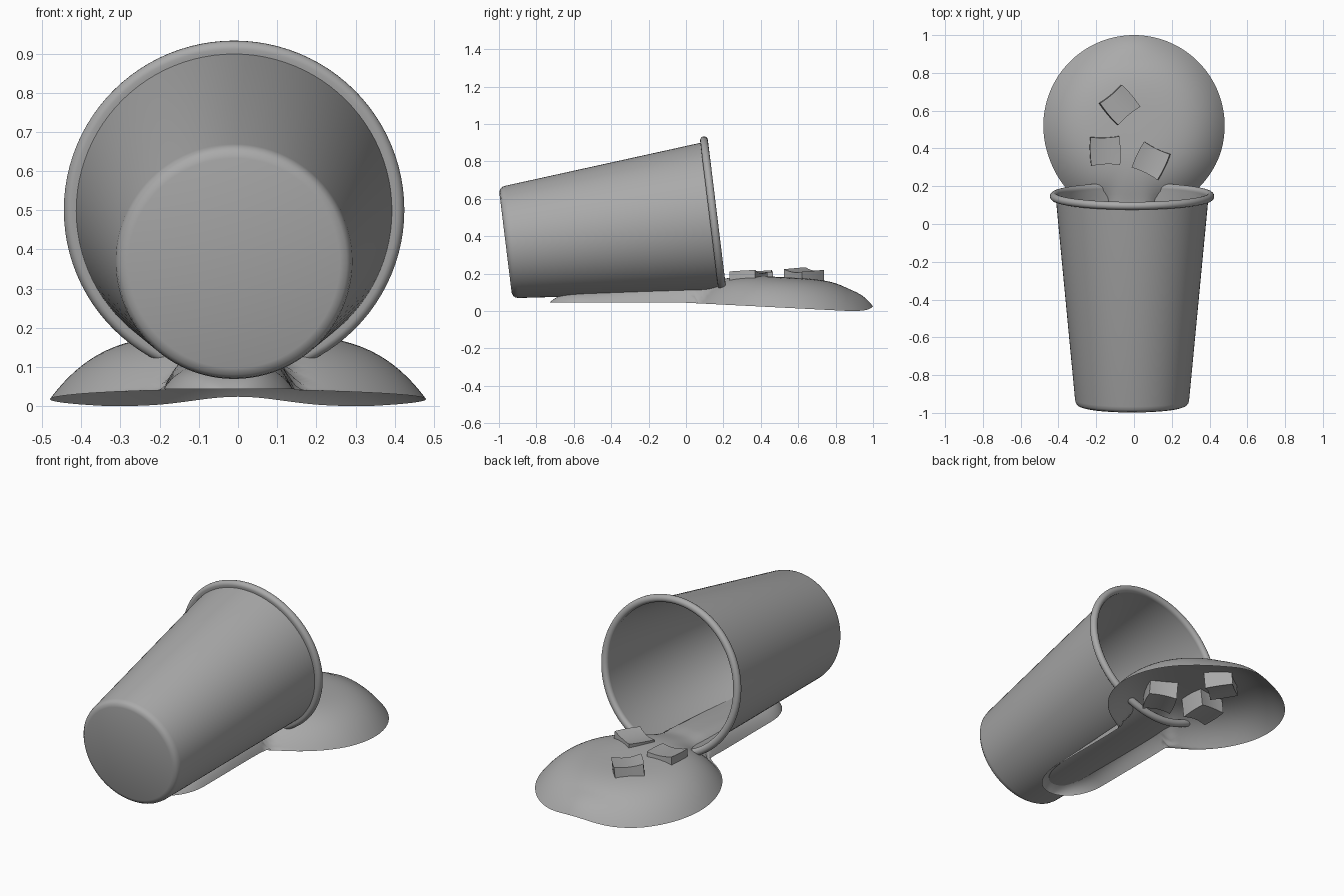
import bpy, bmesh, math
from mathutils import Matrix, Euler

cube = bpy.data.objects.get("Cube")
if cube:
    bpy.data.objects.remove(cube, do_unlink=True)

grey = bpy.data.materials.new("plain_grey")
grey.use_nodes = True
grey.diffuse_color = (0.4, 0.4, 0.4, 1)
grey.node_tree.nodes["Principled BSDF"].inputs["Base Color"].default_value = grey.diffuse_color


def make_object(name, bm, angle):
    mesh = bpy.data.meshes.new(name)
    bm.to_mesh(mesh)
    bm.free()
    mesh.materials.append(grey)
    obj = bpy.data.objects.new(name, mesh)
    bpy.context.collection.objects.link(obj)
    bpy.ops.object.select_all(action="DESELECT")
    obj.select_set(True)
    bpy.context.view_layer.objects.active = obj
    bpy.ops.object.shade_smooth_by_angle(angle=math.radians(angle))
    return obj


# Cup: lathed wall, rolled rim and thin inner wall, lying on its side
def build_cup():
    profile = [(0, 0), (0.27, 0), (0.288, 0.006), (0.298, 0.018), (0.302, 0.035), (0.403, 1.1)]
    for i in range(13):
        a = math.radians(-110 + i * 25)
        profile.append((0.414 + 0.021 * math.cos(a), 1.12 + 0.021 * math.sin(a)))
    profile += [(0.396, 1.1), (0.294, 0.035), (0.28, 0.015), (0, 0.012)]
    bm = bmesh.new()
    verts = [bm.verts.new((r, 0, z)) for r, z in profile]
    edges = [bm.edges.new(pair) for pair in zip(verts, verts[1:])]
    bmesh.ops.spin(bm, geom=verts + edges, axis=(0, 0, 1), cent=(0, 0, 0),
                   angle=math.tau, steps=96, use_duplicate=False)
    bmesh.ops.remove_doubles(bm, verts=bm.verts, dist=0.0005)
    bmesh.ops.recalc_face_normals(bm, faces=bm.faces)
    cup = make_object("cup", bm, 50)
    cup.rotation_euler.x = math.radians(-83)
    cup.location = (-0.01, -0.965, 0.365)


def smooth_step(a, b, v):
    u = min(max((v - a) / (b - a), 0), 1)
    return u * u * (3 - 2 * u)


# Spill: open domed puddle joined to a narrow tongue under the cup
FRONT, BACK, CENTRE, RADIUS = -0.73, 1.0, 0.52, 0.48


def tongue_shape(y):
    u = max(0, (-0.5 - y) / (-0.5 - FRONT))
    fade = 1 - smooth_step(0.1, 0.5, y)
    width = 0.165 * math.sqrt(max(0, 1 - u * u)) * fade
    height = (0.055 + 0.05 * smooth_step(-0.7, 0.15, y)) * max(0, 1 - u ** 4) * fade
    return width, height


def half_width(y):
    disc = RADIUS * math.sqrt(max(0, 1 - ((y - CENTRE) / RADIUS) ** 2))
    return max(0.001, (disc ** 4 + tongue_shape(y)[0] ** 4) ** 0.25)


def spill_height(x, y):
    r2 = (x * x + (y - CENTRE) ** 2) / RADIUS ** 2
    dome = 0.163 * max(0, 1 - r2 * r2)
    width, height = tongue_shape(y)
    tongue = height * max(0, 1 - (x / width) ** 4) if width > 0.001 else 0
    edge = 0.044 - 0.044 * min(max(y / 0.87, 0), 1)
    edge += 0.024 * math.exp(-(x / 0.16) ** 2) * smooth_step(0.85, 1, y)
    return edge + (dome ** 4 + tongue ** 4) ** 0.25


def build_spill():
    bm = bmesh.new()
    rows, columns = 120, 48
    grid = []
    for i in range(rows + 1):
        y = (FRONT + BACK) / 2 - (BACK - FRONT) / 2 * math.cos(math.pi * i / rows)
        w = half_width(y)
        shift = -0.025 * (1 - smooth_step(-0.1, 0.4, y))
        row = []
        for j in range(columns + 1):
            x = -w * math.cos(math.pi * j / columns)
            row.append(bm.verts.new((x + shift, y, spill_height(x, y))))
        grid.append(row)
    for a, b in zip(grid, grid[1:]):
        for j in range(columns):
            bm.faces.new((a[j], a[j + 1], b[j + 1], b[j]))
    make_object("spilled_drink", bm, 60)


# Ice cubes: slightly hollowed blocks set into the puddle
def build_ice(name, location, tilt):
    bm = bmesh.new()
    bmesh.ops.create_cube(bm, size=2)
    bmesh.ops.subdivide_edges(bm, edges=bm.edges, cuts=5, use_grid_fill=True)
    for v in bm.verts:
        x, y, z = v.co
        v.co.z -= 0.16 * (1 - x * x) * z
        v.co.x += 0.06 * x * (1 - y * y)
        v.co.y -= 0.08 * y * (1 - x * x)
    turn = Euler([math.radians(a) for a in tilt]).to_matrix().to_4x4()
    size = Matrix.Diagonal((0.076, 0.076, 0.064, 1))
    bm.transform(Matrix.Translation(location) @ turn @ size)
    make_object(name, bm, 35)


build_cup()
build_spill()
build_ice("ice_cube_back", (-0.08, 0.63, 0.158), (4, 5, 40))
build_ice("ice_cube_left", (0.095, 0.335, 0.145), (3, -5, -26))
build_ice("ice_cube_right", (-0.155, 0.39, 0.145), (4, 3, 2))
